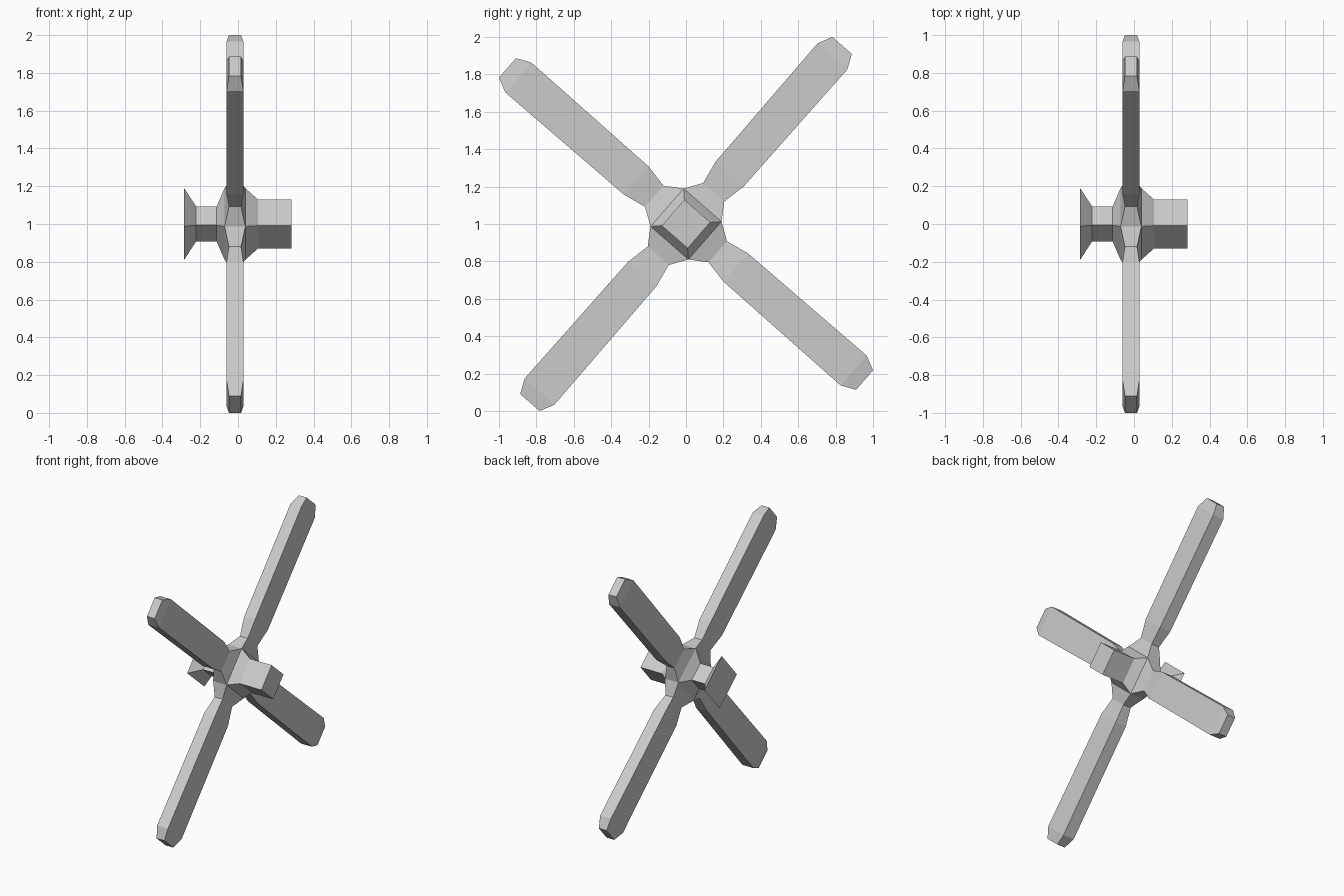
import bpy, bmesh
from math import radians, pi, sqrt

if "Cube" in bpy.data.objects:
    bpy.data.objects.remove(bpy.data.objects["Cube"])

TILT = radians(48.85)   # direction of the first blade in the y-z plane
MID_X = -0.016          # x of the blade plane


def loft(name, rings, angle, cap_start=True, skip=()):
    """Join four-sided rings into a solid, turned about the x axis."""
    bm = bmesh.new()
    loops = [[bm.verts.new(p) for p in ring] for ring in rings]
    for i, (a, b) in enumerate(zip(loops, loops[1:])):
        if i in skip:
            continue
        for k in range(4):
            n = (k + 1) % 4
            bm.faces.new((a[k], a[n], b[n], b[k]))
    if cap_start:
        bm.faces.new(loops[0][::-1])
    bm.faces.new(loops[-1])
    bmesh.ops.recalc_face_normals(bm, faces=bm.faces[:])
    mesh = bpy.data.meshes.new(name)
    bm.to_mesh(mesh)
    bm.free()
    obj = bpy.data.objects.new(name, mesh)
    obj.location = (0, 0, 1)
    obj.rotation_euler.x = angle
    bpy.context.collection.objects.link(obj)
    return obj


# Square hub and axle: (x, corner radius); the blades fill the hub's side band
HUB = [(-0.285, 0.19), (-0.222, 0.093), (-0.113, 0.093), (-0.071, 0.19),
       (0.039, 0.19), (0.105, 0.13), (0.283, 0.13)]
hub_rings = []
for x, r in HUB:
    h = r / sqrt(2)
    hub_rings.append([(x, h, h), (x, -h, h), (x, -h, -h), (x, h, -h)])
loft("hub", hub_rings, TILT, skip=(3,))

# Four blades: (distance from centre, half width, half thickness)
face = 0.19 / sqrt(2)
BLADE = [(face, face, 0.055), (0.225, 0.075, 0.032), (0.354, 0.1, 0.0445),
         (1.19, 0.106, 0.0445), (1.268, 0.069, 0.032)]
blade_rings = [[(MID_X - t, u, -w), (MID_X + t, u, -w),
                (MID_X + t, u, w), (MID_X - t, u, w)] for u, w, t in BLADE]
for i in range(4):
    loft(f"blade_{i + 1}", blade_rings, TILT + i * pi / 2, cap_start=False)
